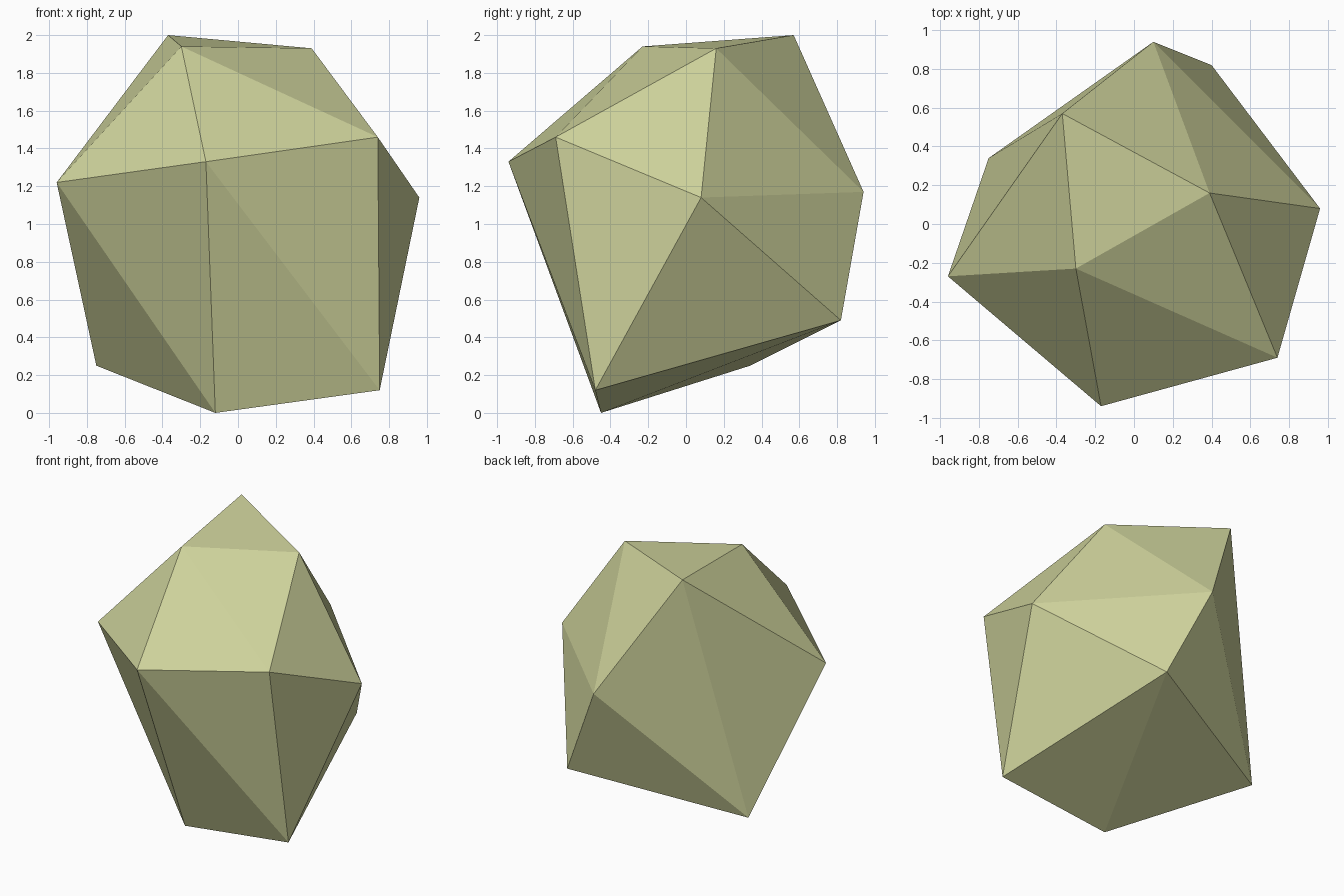
import bpy
import bmesh

default_cube = bpy.data.objects.get("Cube")
if default_cube:
    bpy.data.objects.remove(default_cube, do_unlink=True)


def make_material(name, colour):
    material = bpy.data.materials.new(name)
    material.use_nodes = True
    material.diffuse_color = colour
    material.node_tree.nodes["Principled BSDF"].inputs["Base Color"].default_value = colour
    return material


# Irregular twenty-sided boulder: two poles joined by two staggered rings
crown = (-0.37, 0.57, 2.0)
upper_ring = [
    (-0.30, -0.23, 1.94),
    (0.39, 0.16, 1.93),
    (0.10, 0.94, 1.17),
    (-0.75, 0.34, 0.25),
    (-0.96, -0.27, 1.22),
]
lower_ring = [
    (0.74, -0.69, 1.46),
    (0.96, 0.08, 1.14),
    (0.40, 0.82, 0.49),
    (-0.12, -0.45, 0.0),
    (-0.17, -0.94, 1.33),
]
foot = (0.75, -0.48, 0.12)

bm = bmesh.new()
top, bottom = bm.verts.new(crown), bm.verts.new(foot)
upper = [bm.verts.new(point) for point in upper_ring]
lower = [bm.verts.new(point) for point in lower_ring]

# Fan around each pole, with a zigzag band of triangles between the rings
for i in range(len(upper)):
    j = (i + 1) % len(upper)
    bm.faces.new((top, upper[i], upper[j]))
    bm.faces.new((upper[i], lower[i], upper[j]))
    bm.faces.new((lower[i], lower[j], upper[j]))
    bm.faces.new((bottom, lower[j], lower[i]))
bmesh.ops.recalc_face_normals(bm, faces=bm.faces)

mesh = bpy.data.meshes.new("boulder")
bm.to_mesh(mesh)
bm.free()
mesh.materials.append(make_material("pale olive stone", (0.62, 0.65, 0.33, 1.0)))
boulder = bpy.data.objects.new("boulder", mesh)
bpy.context.collection.objects.link(boulder)
